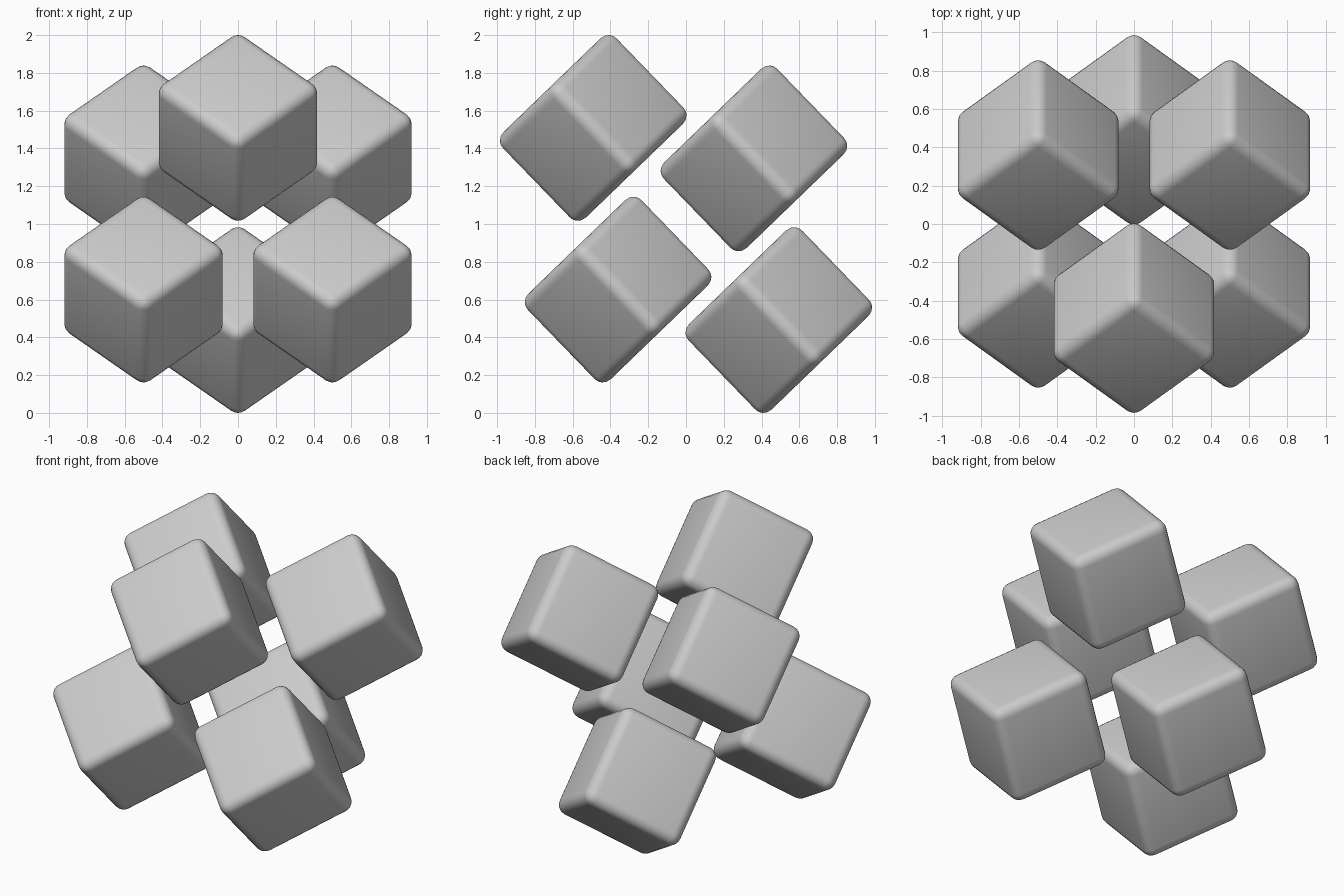
import bpy, bmesh, math
from mathutils import Vector, Matrix

if "Cube" in bpy.data.objects:
    bpy.data.objects.remove(bpy.data.objects["Cube"])

EDGE, RADIUS, SPREAD, TILT = 0.629, 0.0625, 0.707, math.radians(46)

# Shared tilted frame: one axis up and forward, two spreading left and right
s, c, h = math.sin(TILT), math.cos(TILT), math.sqrt(0.5)
axes = [Vector((0, -c, s)), Vector((h, h * s, h * c)), Vector((-h, h * s, h * c))]
frame = Matrix(axes).transposed().to_4x4()


def rounded_cube(name, centre):
    mesh = bpy.data.meshes.new(name)
    bm = bmesh.new()
    bmesh.ops.create_cube(bm, size=EDGE)
    bm.to_mesh(mesh)
    bm.free()
    ob = bpy.data.objects.new(name, mesh)
    bpy.context.collection.objects.link(ob)
    ob.matrix_world = Matrix.Translation(centre) @ frame
    for poly in mesh.polygons:
        poly.use_smooth = True
    bevel = ob.modifiers.new("rounded_edges", "BEVEL")
    bevel.width = RADIUS
    bevel.segments = 5
    bevel.limit_method = "NONE"


# Six cubes, one on each end of the three axes
for label, axis in zip(("front", "right", "left"), axes):
    for side, sign in (("upper", 1), ("lower", -1)):
        rounded_cube(f"{side}_{label}_axis_cube", Vector((0, 0, 1)) + axis * SPREAD * sign)
